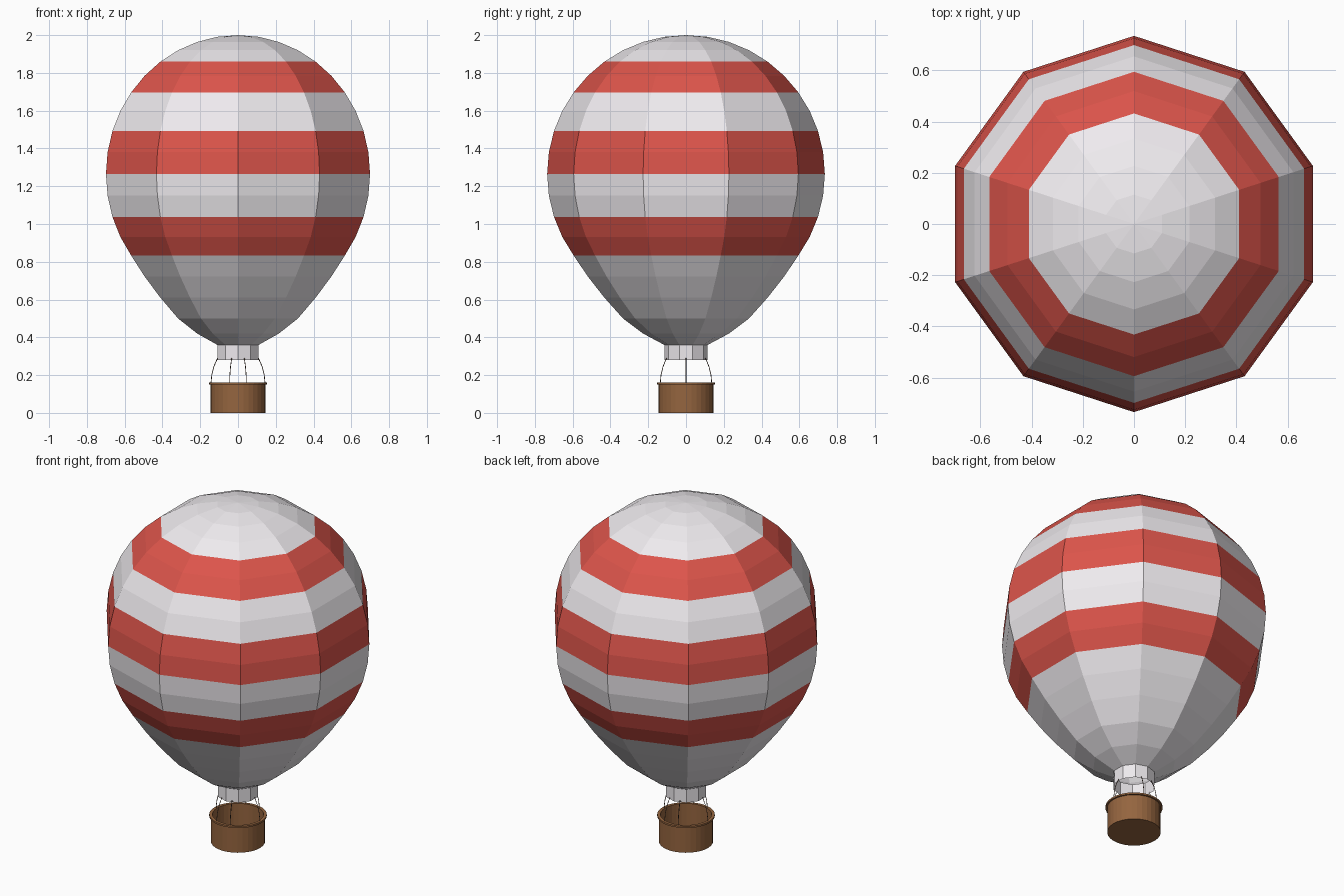
import bpy, bmesh
from math import sin, cos, radians, pi

if "Cube" in bpy.data.objects:
    bpy.data.objects.remove(bpy.data.objects["Cube"])


def material(name, rgb):
    m = bpy.data.materials.new(name)
    m.diffuse_color = (*rgb, 1)
    m.use_nodes = True
    m.node_tree.nodes["Principled BSDF"].inputs["Base Color"].default_value = m.diffuse_color
    return m


RED = material("red fabric", (0.72, 0.09, 0.07))
WHITE = material("white fabric", (0.86, 0.83, 0.86))
BROWN = material("wicker", (0.30, 0.13, 0.05))
DARK = material("rope", (0.10, 0.06, 0.04))


def lathe(name, profile, sides, mats, pick=lambda i: 0, start=pi / 2):
    """Revolve (radius, z) points about z; pick gives the material slot per ring."""
    bm = bmesh.new()
    rings = []
    for r, z in profile:
        if r < 1e-6:
            rings.append([bm.verts.new((0, 0, z))] * sides)
        else:
            rings.append([bm.verts.new((r * cos(start + 2 * pi * k / sides),
                                        r * sin(start + 2 * pi * k / sides), z))
                          for k in range(sides)])
    for i, (a, b) in enumerate(zip(rings, rings[1:])):
        for k in range(sides):
            n = (k + 1) % sides
            corners = list(dict.fromkeys((a[k], a[n], b[n], b[k])))
            bm.faces.new(corners).material_index = pick(i)
    me = bpy.data.meshes.new(name)
    bm.to_mesh(me)
    bm.free()
    for m in mats:
        me.materials.append(m)
    ob = bpy.data.objects.new(name, me)
    bpy.context.collection.objects.link(ob)
    return ob


# Envelope: ten-sided sphere in 9 degree rings, lower rings stretched to the mouth
R, CZ = 0.735, 1.265
stretched = {-45: 0.722, -54: 0.61, -63: 0.50, -72: 0.42, -81: 0.36}
profile = [(R * cos(radians(a)), stretched.get(a, CZ + R * sin(radians(a))))
           for a in range(-81, 91, 9)]
red_rings = {5, 6, 9, 10, 13, 14}
lathe("envelope", profile, 10, [WHITE, RED], lambda i: int(i in red_rings))

# Open neck skirt
lathe("neck_skirt", [(0.113, 0.28), (0.113, 0.362)], 10, [WHITE])

# Hollow round basket and its rim
lathe("basket", [(0, 0), (0.145, 0), (0.145, 0.152), (0.137, 0.152),
                 (0.137, 0.015), (0, 0.015)], 32, [BROWN])
lathe("basket_rim", [(0.137, 0.15), (0.154, 0.15), (0.154, 0.16),
                     (0.137, 0.16), (0.137, 0.15)], 32, [BROWN])

# Thin bowed ropes from rim to skirt
for n, deg in enumerate((0, 72, 108, 180, 252, 288)):
    a = radians(deg)
    cu = bpy.data.curves.new(f"rope_{n + 1}", "CURVE")
    cu.dimensions = "3D"
    cu.bevel_depth = 0.002
    cu.bevel_resolution = 0
    sp = cu.splines.new("POLY")
    path = [(0.144, 0.15), (0.139, 0.20), (0.128, 0.245), (0.108, 0.29)]
    sp.points.add(len(path) - 1)
    for p, (r, z) in zip(sp.points, path):
        p.co = (r * cos(a), r * sin(a), z, 1)
    cu.materials.append(DARK)
    bpy.context.collection.objects.link(bpy.data.objects.new(cu.name, cu))
